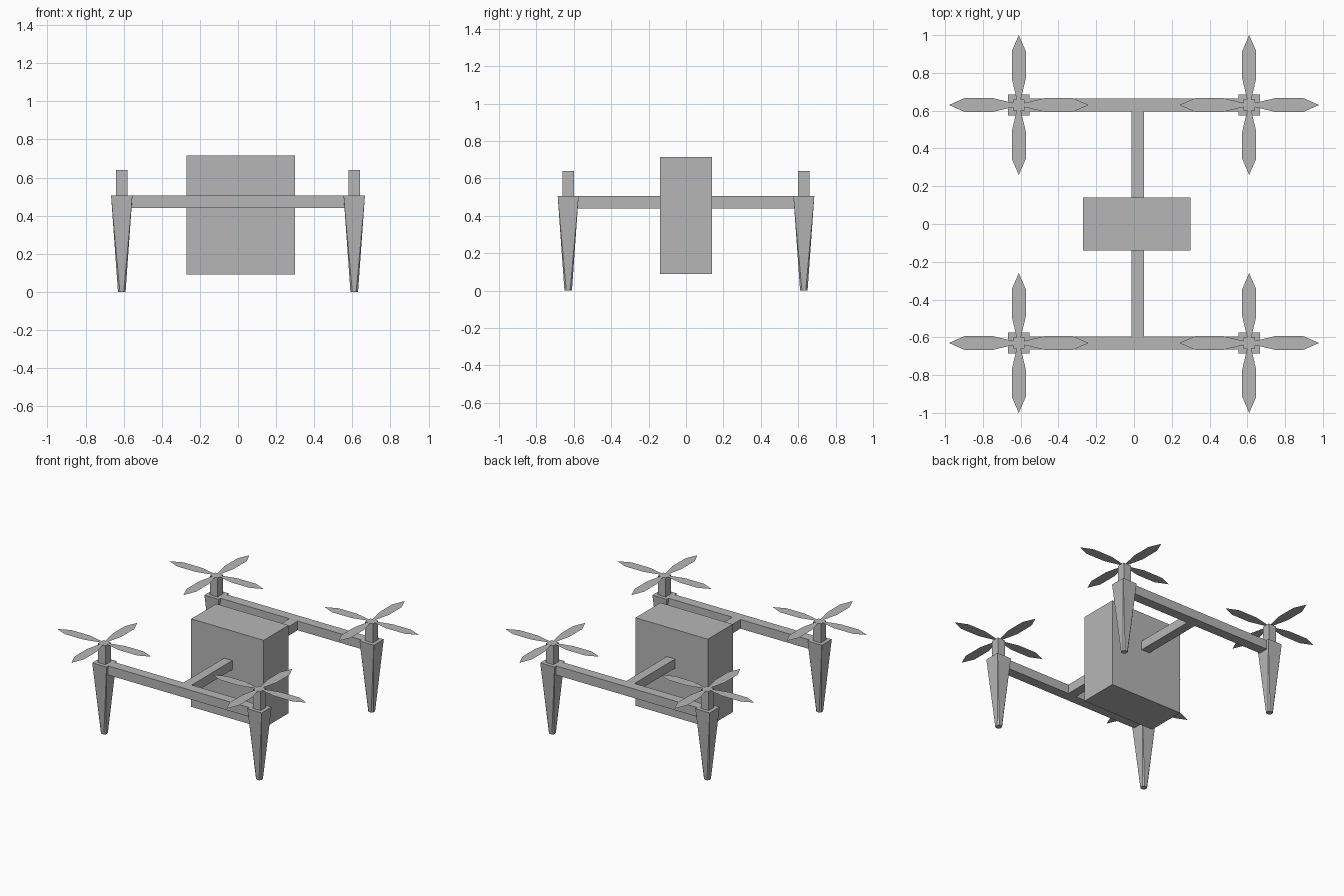
import bpy, bmesh, math

cube = bpy.data.objects.get("Cube")
if cube:
    bpy.data.objects.remove(cube, do_unlink=True)

grey = bpy.data.materials.new("plain_grey")
grey.use_nodes = True
COLOUR = (0.47, 0.47, 0.47, 1)
grey.diffuse_color = COLOUR
grey.node_tree.nodes["Principled BSDF"].inputs["Base Color"].default_value = COLOUR


def finish(name, bm, location=(0, 0, 0)):
    bmesh.ops.recalc_face_normals(bm, faces=bm.faces)
    mesh = bpy.data.meshes.new(name)
    bm.to_mesh(mesh)
    bm.free()
    mesh.materials.append(grey)
    obj = bpy.data.objects.new(name, mesh)
    obj.location = location
    bpy.context.collection.objects.link(obj)
    return obj


def box(name, lo, hi):
    bm = bmesh.new()
    bmesh.ops.create_cube(bm, size=1)
    for v in bm.verts:
        v.co = [lo[i] + (v.co[i] + 0.5) * (hi[i] - lo[i]) for i in range(3)]
    return finish(name, bm)


def leg(name, x, y):
    # Square top tapering to a small octagonal foot, with triangular corner facets
    bm = bmesh.new()
    for sx in (-1, 1):
        for sy in (-1, 1):
            bm.verts.new((sx * 0.056, sy * 0.056, 0.505))
            bm.verts.new((sx * 0.02, sy * 0.01, 0))
            bm.verts.new((sx * 0.01, sy * 0.02, 0))
    bmesh.ops.convex_hull(bm, input=bm.verts)
    bmesh.ops.dissolve_limit(bm, angle_limit=0.01, verts=bm.verts, edges=bm.edges)
    return finish(name, bm, (x, y, 0))


def rotor(name, x, y):
    # Four flat pointed blades around a small hub
    half = [(0.03, 0.011), (0.14, 0.037), (0.285, 0.037), (0.37, 0)]
    outline = [(r, -w) for r, w in half] + [(r, w) for r, w in half[-2::-1]]
    bm = bmesh.new()
    hub = []
    for k in range(4):
        c, s = round(math.cos(k * math.pi / 2)), round(math.sin(k * math.pi / 2))
        ring = [bm.verts.new((r * c - w * s, r * s + w * c, 0)) for r, w in outline]
        bm.faces.new(ring)
        hub += [ring[0], ring[-1]]
    bm.faces.new(hub)
    return finish(name, bm, (x, y, 0.641))


# Central body
box("body", (-0.27, -0.14, 0.09), (0.30, 0.14, 0.715))

# H-shaped frame
box("centre_beam", (-0.012, -0.60, 0.44), (0.053, 0.60, 0.505))
for side, y in (("front", -0.63), ("back", 0.63)):
    box(side + "_crossbar", (-0.61, y - 0.035, 0.44), (0.61, y + 0.035, 0.505))
    # Corner leg, motor post and rotor
    for hand, x in (("right", -0.61), ("left", 0.61)):
        tag = f"{side}_{hand}_"
        leg(tag + "leg", x, y)
        box(tag + "motor_post", (x - 0.03, y - 0.03, 0.50), (x + 0.03, y + 0.03, 0.64))
        rotor(tag + "rotor", x, y)
